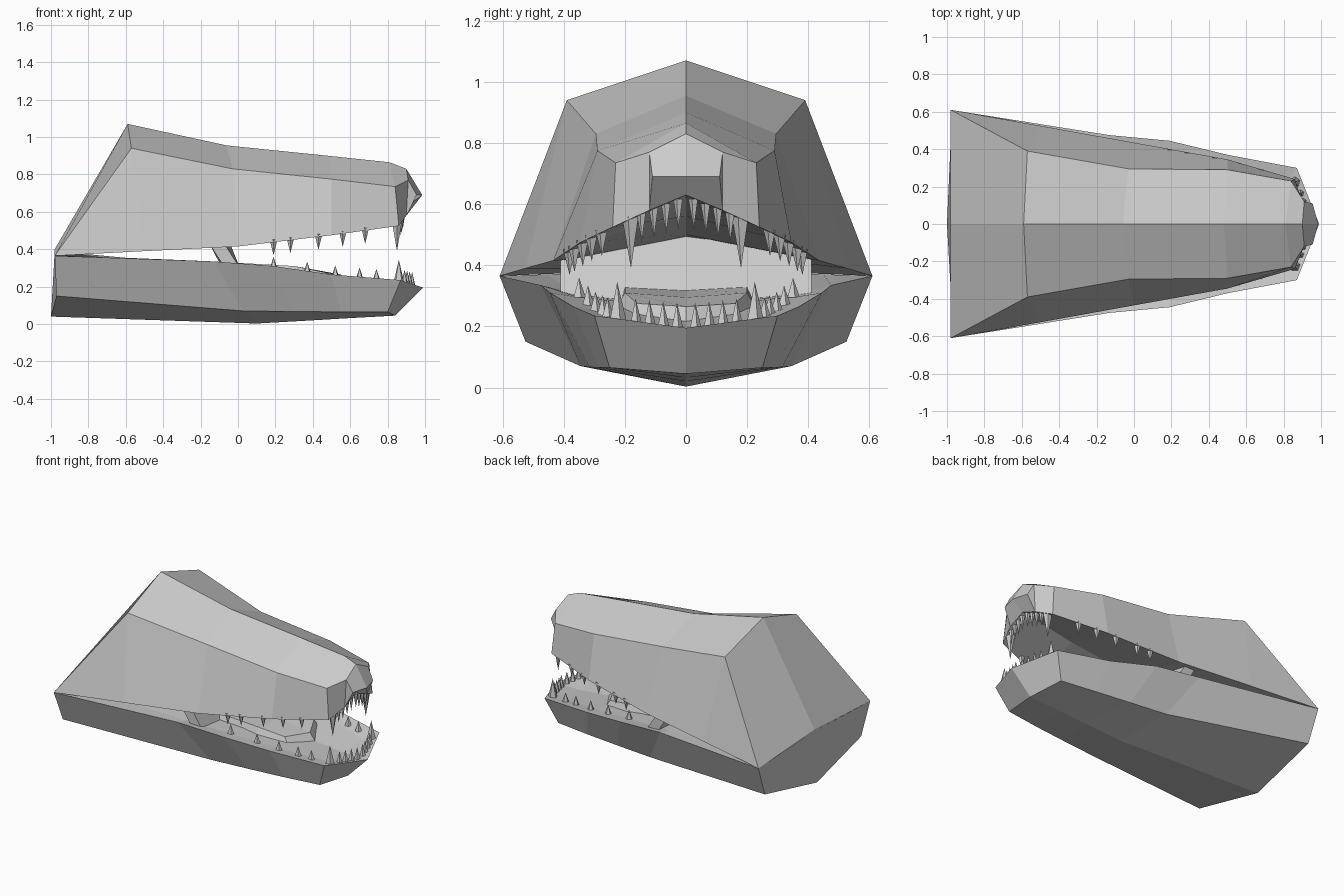
import bpy, bmesh
from mathutils import Vector, Matrix

cube = bpy.data.objects.get("Cube")
if cube:
    bpy.data.objects.remove(cube)

grey = bpy.data.materials.new("plain_grey")
grey.use_nodes = True
grey.diffuse_color = (0.6, 0.6, 0.6, 1)
grey.node_tree.nodes["Principled BSDF"].inputs["Base Color"].default_value = (0.6, 0.6, 0.6, 1)


def finish(name, bm):
    bmesh.ops.recalc_face_normals(bm, faces=bm.faces)
    mesh = bpy.data.meshes.new(name)
    bm.to_mesh(mesh)
    bm.free()
    mesh.materials.append(grey)
    obj = bpy.data.objects.new(name, mesh)
    bpy.context.collection.objects.link(obj)
    return obj


def loft(name, sections):
    """Skin half sections (first and last point on the centre line), mirrored in y."""
    bm = bmesh.new()
    rings = []
    for half in sections:
        ring = half + [(x, -y, z) for x, y, z in half[-2:0:-1]]
        rings.append([bm.verts.new(p) for p in ring])
    n = len(rings[0])
    for a, b in zip(rings, rings[1:]):
        for i in range(n):
            j = (i + 1) % n
            bm.faces.new((a[i], a[j], b[j], b[i]))
    # end caps, split down the centre line
    m = n // 2
    for ring in (rings[0], rings[-1]):
        bm.faces.new(ring[:m + 1])
        bm.faces.new(ring[m:] + ring[:1])
    bmesh.ops.remove_doubles(bm, verts=bm.verts, dist=0.0005)
    bmesh.ops.dissolve_degenerate(bm, edges=bm.edges, dist=0.0005)
    return finish(name, bm)


# Upper skull: ridge, shoulder, lip, palate
loft("upper_skull", [
    [(-.98, 0, .40), (-.98, .61, .365), (-.98, .61, .365), (-.98, 0, .39)],
    [(-.59, 0, 1.07), (-.57, .39, .94), (-.5, .525, .39), (-.55, 0, .45)],
    [(-.06, 0, .955), (-.03, .295, .83), (0, .435, .415), (0, 0, .50)],
    [(.48, 0, .90), (.5, .29, .775), (.5, .345, .475), (.5, 0, .56)],
    [(.81, 0, .865), (.84, .23, .735), (.86, .24, .525), (.84, 0, .62)],
    [(.90, 0, .83), (.91, .12, .77), (.90, .12, .58), (.90, 0, .63)],
    [(.985, 0, .69), (.955, .11, .69), (.90, .12, .58), (.90, 0, .63)],
])

# Lower jaw: floor, inner rim, outer rim, chine, keel
tip, chin = (.99, 0, .195), (.84, 0, .045)
loft("lower_jaw", [
    [(-.98, 0, .39), (-.98, .45, .37), (-.98, .61, .365), (-.97, .525, .15), (-1, 0, .04)],
    [(-.13, 0, .28), (-.13, .38, .31), (-.13, .475, .335), (.03, .345, .07), (.1, 0, .003)],
    [(.19, 0, .26), (.19, .35, .295), (.19, .445, .31), (.3, .315, .067), (.4, 0, .02)],
    [(.5, 0, .225), (.5, .28, .25), (.5, .37, .265), (.55, .285, .065), (.6, 0, .032)],
    [(.8, 0, .195), (.8, .2, .215), (.87, .30, .235), (.8, .25, .065), chin],
    [tip, tip, tip, chin, chin],
])

# Sloping wall at the back of the mouth
loft("throat_wall", [
    [(-.15, 0, .50), (-.15, .41, .425), (-.07, .41, .425), (-.07, 0, .50)],
    [(-.07, 0, .27), (-.07, .41, .30), (.01, .41, .30), (.01, 0, .27)],
])

# Tongue
loft("tongue", [
    [(-.05, 0, .32), (-.05, .2, .33), (-.05, .22, .26), (-.05, 0, .24)],
    [(.3, 0, .295), (.3, .2, .31), (.3, .24, .24), (.3, 0, .22)],
    [(.55, 0, .265), (.47, .16, .275), (.5, .17, .22), (.6, 0, .2)],
])


def add_tooth(bm, base, height, radius, direction):
    """Five-sided spike on both sides of the mouth."""
    turn = Matrix.Rotation(3.14159, 4, "X") if direction < 0 else Matrix.Identity(4)
    for side in (1, -1):
        centre = Vector((base[0], base[1] * side, base[2] + direction * height / 2))
        bmesh.ops.create_cone(bm, cap_ends=True, segments=5, radius1=radius, radius2=0,
                              depth=height, matrix=Matrix.Translation(centre) @ turn)


def along(path, t):
    """Point on a polyline at a given x."""
    for a, b in zip(path, path[1:]):
        if a[0] <= t <= b[0]:
            return Vector(a).lerp(Vector(b), (t - a[0]) / (b[0] - a[0]))


# Upper teeth: side rows, fangs, front row
upper = bmesh.new()
lip = [(0, .415, .43), (.5, .325, .49), (.86, .225, .54)]
for x in (.19, .28, .43, .56, .68):
    add_tooth(upper, along(lip, x), .085, .022, -1)
add_tooth(upper, (.85, .18, .56), .17, .03, -1)
for i in range(4):
    y = .025 + .04 * i
    add_tooth(upper, (.885 - .1 * y, y, .625 - .35 * y), .10, .017, -1)
finish("upper_teeth", upper)

# Lower teeth: side rows, fangs, front row
lower = bmesh.new()
rim = [(0, .38, .315), (.19, .35, .295), (.5, .30, .25), (.86, .235, .22)]
for x in (.19, .37, .52, .65, .74):
    add_tooth(lower, along(rim, x), .065, .022, 1)
add_tooth(lower, (.86, .225, .22), .125, .03, 1)
for i in range(4):
    y = .03 + .045 * i
    add_tooth(lower, (.94 - .3 * y, y, .195 + .1 * y), .08, .02, 1)
finish("lower_teeth", lower)
